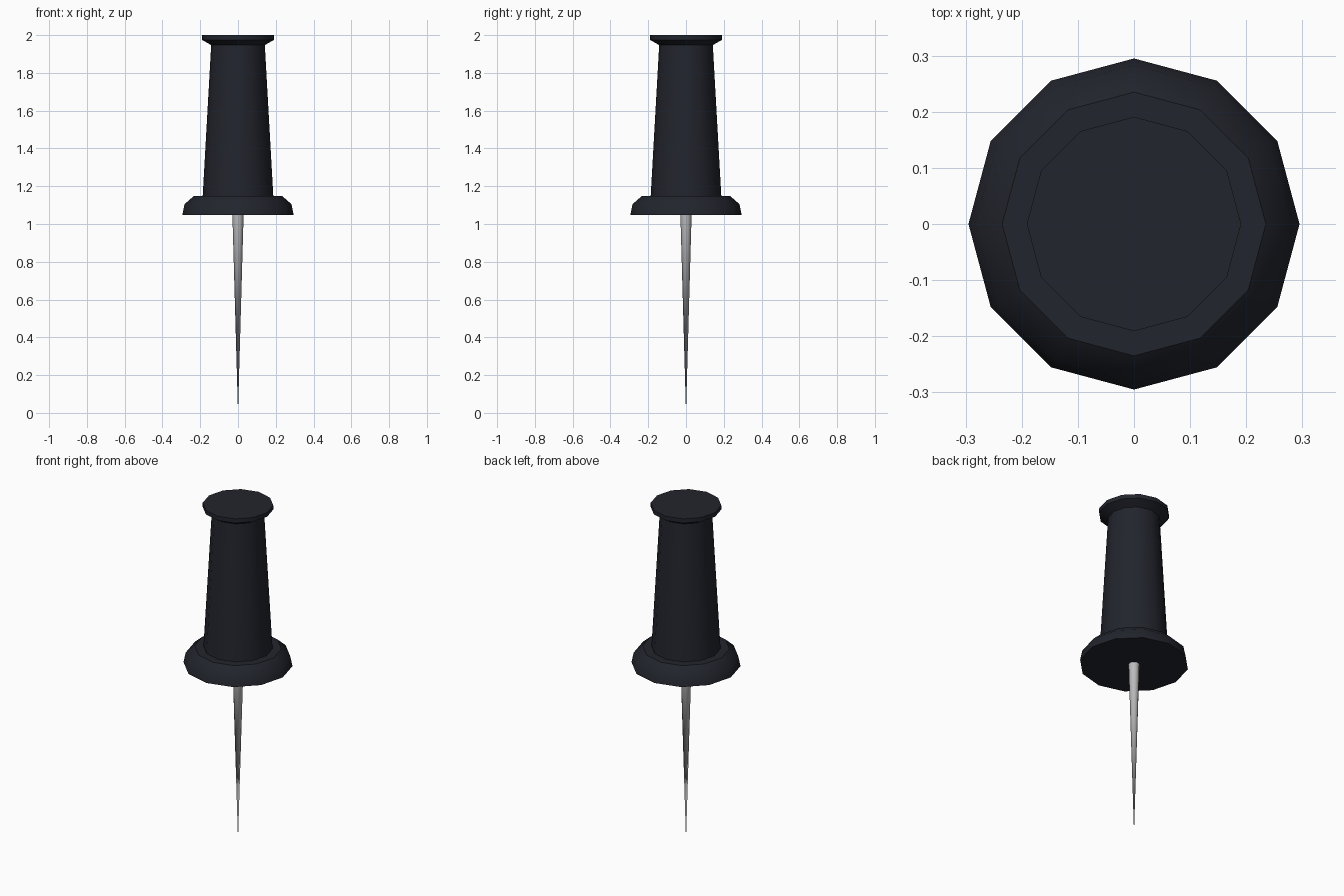
import bpy, bmesh, math

if "Cube" in bpy.data.objects:
    bpy.data.objects.remove(bpy.data.objects["Cube"])

SIDES = 12


def material(name, color):
    m = bpy.data.materials.new(name)
    m.diffuse_color = (*color, 1)
    m.use_nodes = True
    m.node_tree.nodes["Principled BSDF"].inputs["Base Color"].default_value = m.diffuse_color
    return m


def lathe(name, profile, mat, sides=SIDES):
    """Turn an (r, z) profile, bottom to top, around z and close both ends."""
    bm = bmesh.new()
    rings = []
    for r, z in profile:
        if r == 0:
            rings.append([bm.verts.new((0, 0, z))] * sides)
        else:
            rings.append([bm.verts.new((r * math.cos(math.tau * i / sides),
                                        r * math.sin(math.tau * i / sides), z))
                          for i in range(sides)])
    for low, high in zip(rings, rings[1:]):
        for i in range(sides):
            j = (i + 1) % sides
            quad = [low[i], low[j], high[j], high[i]]
            bm.faces.new(list(dict.fromkeys(quad)))
    if profile[0][0]:
        bm.faces.new(rings[0][::-1])
    if profile[-1][0]:
        bm.faces.new(rings[-1])
    bmesh.ops.recalc_face_normals(bm, faces=bm.faces)
    mesh = bpy.data.meshes.new(name)
    bm.to_mesh(mesh)
    bm.free()
    mesh.materials.append(mat)
    obj = bpy.data.objects.new(name, mesh)
    bpy.context.collection.objects.link(obj)
    bpy.ops.object.select_all(action='DESELECT')
    obj.select_set(True)
    bpy.context.view_layer.objects.active = obj
    bpy.ops.object.shade_smooth_by_angle(angle=math.radians(40))
    return obj


plastic = material("dark_plastic", (0.016, 0.018, 0.026))
steel = material("steel", (0.5, 0.5, 0.5))

# Plastic handle: base flange, tapered grip and flared cap in one turned piece
lathe("handle", [(0.295, 1.047), (0.283, 1.105), (0.235, 1.147), (0.187, 1.147),
                 (0.142, 1.947), (0.191, 1.975), (0.191, 2.0)], plastic)

# Steel needle tapering to a point
lathe("needle", [(0.0, 0.0), (0.03, 1.06)], steel)
